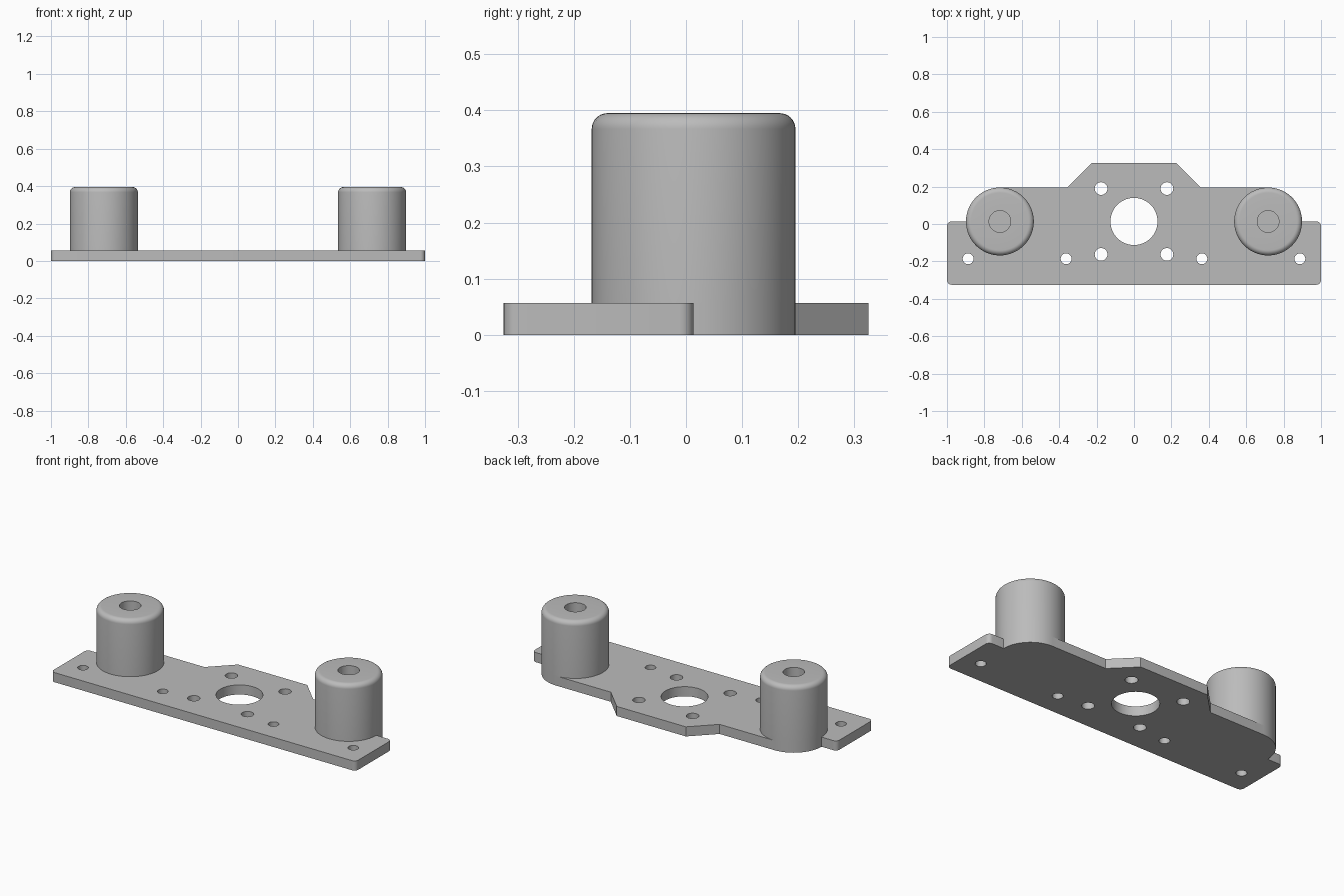
import bpy, bmesh, math

if "Cube" in bpy.data.objects:
    bpy.data.objects.remove(bpy.data.objects["Cube"])

PLATE_H, POST_H = 0.057, 0.395          # heights
POST_X, MID_Y, POST_R = 0.717, 0.0135, 0.1815
BORE_R, ROUND, SEG = 0.058, 0.028, 64

grey = bpy.data.materials.new("grey plastic")
grey.diffuse_color = (0.5, 0.5, 0.5, 1)
grey.use_nodes = True
grey.node_tree.nodes["Principled BSDF"].inputs["Base Color"].default_value = grey.diffuse_color


def arc(cx, cy, r, a0, a1, n):
    return [(cx + r * math.cos(math.radians(a0 + (a1 - a0) * i / n)),
             cy + r * math.sin(math.radians(a0 + (a1 - a0) * i / n))) for i in range(n + 1)]


def finish(obj, bm):
    bmesh.ops.remove_doubles(bm, verts=bm.verts, dist=1e-5)
    bmesh.ops.recalc_face_normals(bm, faces=bm.faces)
    bm.to_mesh(obj.data)
    bm.free()
    obj.data.materials.clear()
    obj.data.materials.append(grey)
    bpy.ops.object.select_all(action='DESELECT')
    obj.select_set(True)
    bpy.context.view_layer.objects.active = obj
    bpy.ops.object.shade_smooth_by_angle(angle=math.radians(30))


# Plate outline: right half, front to back, then mirrored
c = 0.025
half = arc(1 - c, -0.325 + c, c, -90, 0, 6) + arc(1 - c, MID_Y - c, c, 0, 90, 6)
half += arc(POST_X, MID_Y, POST_R, 0, 90, SEG // 4)
half += [(0.357, MID_Y + POST_R), (0.227, 0.325)]
loops = [half + [(-x, y) for x, y in reversed(half)]]

# Plate holes: centre bore, four around it, four along the front
holes = [(0, MID_Y, 0.126, 64)]
for s in (-1, 1):
    holes += [(s * 0.176, MID_Y + d, 0.034, 32) for d in (-0.176, 0.176)]
    holes += [(s * x, -0.186, 0.029, 32) for x in (0.363, 0.887)]
loops += [arc(x, y, r, 0, 360, n)[:-1] for x, y, r, n in holes]

# Filled, extruded outline becomes the plate
curve = bpy.data.curves.new("plate", 'CURVE')
curve.dimensions, curve.fill_mode, curve.extrude = '2D', 'BOTH', PLATE_H / 2
for pts in loops:
    sp = curve.splines.new('POLY')
    sp.points.add(len(pts) - 1)
    for p, (x, y) in zip(sp.points, pts):
        p.co = (x, y, 0, 1)
    sp.use_cyclic_u = True
plate = bpy.data.objects.new("plate", curve)
bpy.context.collection.objects.link(plate)
bpy.context.view_layer.objects.active = plate
plate.select_set(True)
bpy.ops.object.convert(target='MESH')
plate = bpy.context.view_layer.objects.active
bm = bmesh.new()
bm.from_mesh(plate.data)
bmesh.ops.translate(bm, verts=bm.verts, vec=(0, 0, PLATE_H / 2))
finish(plate, bm)

# Posts: turned profile with a rounded shoulder and a blind bore
profile = [(POST_R, PLATE_H)] + arc(POST_R - ROUND, POST_H - ROUND, ROUND, 0, 90, 8)
profile += [(BORE_R, POST_H), (BORE_R, PLATE_H)]
for side, name in ((-1, "left_post"), (1, "right_post")):
    bm = bmesh.new()
    vs = [bm.verts.new((r, 0, z)) for r, z in profile]
    es = [bm.edges.new(e) for e in zip(vs, vs[1:])]
    bmesh.ops.spin(bm, geom=vs + es, cent=(0, 0, 0), axis=(0, 0, 1),
                   angle=math.tau, steps=SEG, use_duplicate=False)
    bmesh.ops.translate(bm, verts=bm.verts, vec=(side * POST_X, MID_Y, 0))
    post = bpy.data.objects.new(name, bpy.data.meshes.new(name))
    bpy.context.collection.objects.link(post)
    finish(post, bm)
    # Open underside: make sure the outer wall faces outwards
    outer = max(post.data.polygons, key=lambda p: p.center.x)
    if outer.normal.x < 0:
        post.data.flip_normals()
